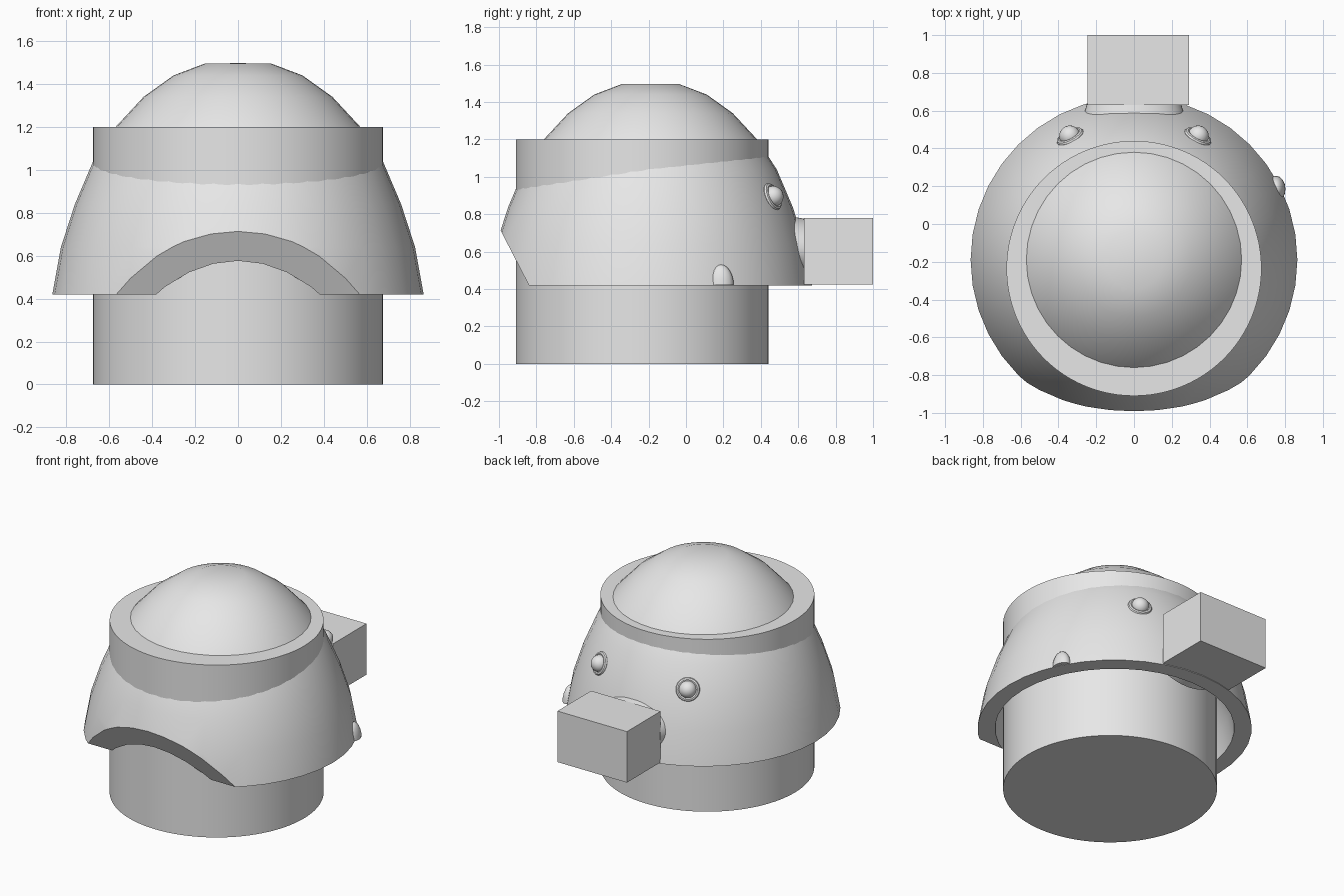
import bpy, bmesh, math
from mathutils import Vector

if "Cube" in bpy.data.objects:
    bpy.data.objects.remove(bpy.data.objects["Cube"])

grey = bpy.data.materials.new("plain grey")
grey.diffuse_color = (0.8, 0.8, 0.8, 1)
grey.use_nodes = True
grey.node_tree.nodes["Principled BSDF"].inputs["Base Color"].default_value = grey.diffuse_color
CY = -0.19  # depth of the dome axis


def finish(ob, name, smooth=True):
    ob.name = name
    ob.data.materials.append(grey)
    if smooth:
        bpy.ops.object.select_all(action='DESELECT')
        ob.select_set(True)
        bpy.context.view_layer.objects.active = ob
        bpy.ops.object.shade_smooth_by_angle(angle=math.radians(35))
    return ob


def lathe(bm, profile, steps):
    """Spin a closed (radius, height) profile round the z axis."""
    verts = [bm.verts.new((r, 0, z)) for r, z in profile]
    edges = [bm.edges.new(p) for p in zip(verts, verts[1:])]
    bmesh.ops.spin(bm, geom=verts + edges, cent=(0, 0, 0), axis=(0, 0, 1),
                   angle=math.tau, steps=steps, use_duplicate=False)
    bmesh.ops.remove_doubles(bm, verts=bm.verts[:], dist=1e-4)


def to_object(bm, name, loc=(0, 0, 0), smooth=True):
    bmesh.ops.recalc_face_normals(bm, faces=bm.faces[:])
    me = bpy.data.meshes.new(name)
    bm.to_mesh(me)
    bm.free()
    ob = bpy.data.objects.new(name, me)
    ob.location = loc
    bpy.context.collection.objects.link(ob)
    return finish(ob, name, smooth)


# Drum body
bpy.ops.mesh.primitive_cylinder_add(vertices=96, radius=0.675, depth=1.2,
                                    location=(0, -0.235, 0.6))
finish(bpy.context.object, "drum_body")

# Domed shell, hollow underneath, with a slanted cut at the front
outer = [(0, 1.497), (0.155, 1.495), (0.30, 1.44), (0.44, 1.34), (0.57, 1.2),
         (0.675, 1.04), (0.76, 0.84), (0.825, 0.64), (0.865, 0.42)]
inner = [(0.755, 0.42), (0.73, 0.58), (0.6, 0.85), (0, 1.0)]
bm = bmesh.new()
lathe(bm, outer + inner, 40)
bmesh.ops.recalc_face_normals(bm, faces=bm.faces[:])
bmesh.ops.bisect_plane(bm, geom=bm.verts[:] + bm.edges[:] + bm.faces[:],
                       plane_co=(0, -0.84 - CY, 0.42), plane_no=(0, -0.31, -0.16),
                       clear_outer=True)
rim = [e for e in bm.edges if e.is_boundary]
bmesh.ops.triangle_fill(bm, use_beauty=True, use_dissolve=False, edges=rim)
to_object(bm, "domed_shell", (0, CY, 0))

# Rear box
bpy.ops.mesh.primitive_cube_add(size=1, location=(0.0225, 0.815, 0.6025))
box = bpy.context.object
box.scale = (0.535, 0.37, 0.355)
finish(box, "rear_box", False)

# Flared oval collar between box and shell
bpy.ops.mesh.primitive_cone_add(vertices=48, radius1=0.285, radius2=0.25, depth=0.13,
                                location=(0, 0.57, 0.61),
                                rotation=(-math.pi / 2, 0, 0))
collar = bpy.context.object
collar.scale = (1, 0.66, 1)
finish(collar, "rear_collar")

# Two round studs with rims on the back of the shell
for side, label in ((-1, "left"), (1, "right")):
    normal = Vector((side * 0.345, 0.665, 0.3)).normalized()
    turn = normal.to_track_quat('Z', 'Y').to_euler()
    spot = Vector((side * 0.338, 0.462, 0.893))
    bpy.ops.mesh.primitive_uv_sphere_add(segments=24, ring_count=12, radius=0.056,
                                         location=spot + normal * 0.004, rotation=turn)
    finish(bpy.context.object, label + "_stud")
    bpy.ops.mesh.primitive_torus_add(major_segments=24, minor_segments=8,
                                     major_radius=0.063, minor_radius=0.014,
                                     location=spot, rotation=turn)
    finish(bpy.context.object, label + "_stud_rim")

# Small swelling on the lower right edge of the shell
bm = bmesh.new()
bmesh.ops.create_uvsphere(bm, u_segments=16, v_segments=12, radius=1)
bmesh.ops.scale(bm, vec=(0.05, 0.07, 0.11), verts=bm.verts[:])
bmesh.ops.bisect_plane(bm, geom=bm.verts[:] + bm.edges[:] + bm.faces[:],
                       plane_co=(0, 0, 0), plane_no=(0, 0, -1), clear_outer=True)
bmesh.ops.holes_fill(bm, edges=[e for e in bm.edges if e.is_boundary])
to_object(bm, "edge_swelling", (0.752, 0.185, 0.421))
